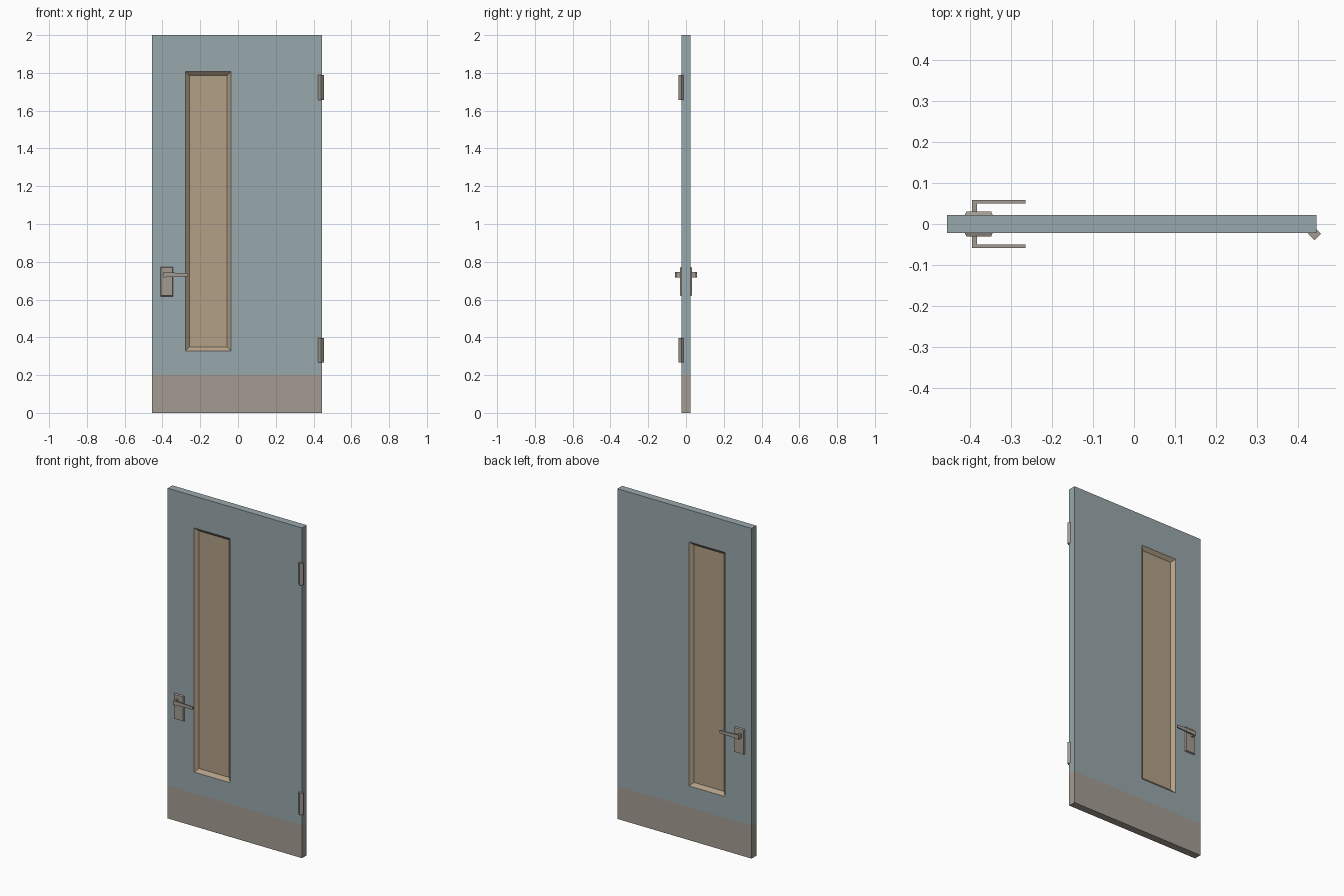
import bpy, bmesh, math

if "Cube" in bpy.data.objects:
    bpy.data.objects.remove(bpy.data.objects["Cube"])


def material(name, rgb):
    m = bpy.data.materials.new(name)
    m.diffuse_color = (*rgb, 1)
    m.use_nodes = True
    m.node_tree.nodes["Principled BSDF"].inputs["Base Color"].default_value = m.diffuse_color
    return m


PAINT = material("blue_grey_paint", (0.318, 0.393, 0.413))
GLASS = material("tan_pane", (0.448, 0.352, 0.242))
METAL = material("taupe_metal", (0.367, 0.33, 0.285))


def finish(name, bm, mats):
    bmesh.ops.remove_doubles(bm, verts=bm.verts, dist=1e-5)
    bmesh.ops.recalc_face_normals(bm, faces=bm.faces)
    me = bpy.data.meshes.new(name)
    bm.to_mesh(me)
    bm.free()
    for m in mats:
        me.materials.append(m)
    ob = bpy.data.objects.new(name, me)
    bpy.context.collection.objects.link(ob)
    return ob


def quad(bm, pts, mat=0):
    f = bm.faces.new([bm.verts.new(p) for p in pts])
    f.material_index = mat


def loft(name, a, b, mat):
    """Closed solid between two matching four-point loops."""
    bm = bmesh.new()
    quad(bm, a)
    quad(bm, b)
    for i in range(4):
        j = (i + 1) % 4
        quad(bm, [a[i], a[j], b[j], b[i]])
    return finish(name, bm, [mat])


def rect_xz(x0, x1, z0, z1, y):
    return [(x0, y, z0), (x1, y, z0), (x1, y, z1), (x0, y, z1)]


# Door leaf: kick band at the bottom, recessed window with sloped frame on both sides
T, DEPTH, BEVEL = 0.0225, 0.018, 0.02
xs = [-0.4555, -0.278, -0.037, 0.4445]
zs = [0, 0.2, 0.328, 1.807, 2.0]
bm = bmesh.new()
for s in (-1, 1):
    for i in range(3):
        for k in range(4):
            outer = rect_xz(xs[i], xs[i + 1], zs[k], zs[k + 1], s * T)
            if (i, k) != (1, 2):
                quad(bm, outer, 2 if k == 0 else 0)
                continue
            inner = rect_xz(xs[1] + BEVEL, xs[2] - BEVEL, zs[2] + BEVEL,
                            zs[3] - BEVEL, s * (T - DEPTH))
            quad(bm, inner, 1)
            for a in range(4):
                b = (a + 1) % 4
                quad(bm, [outer[a], outer[b], inner[b], inner[a]], 1)
for x in (xs[0], xs[-1]):
    for k in range(4):
        quad(bm, [(x, -T, zs[k]), (x, T, zs[k]), (x, T, zs[k + 1]), (x, -T, zs[k + 1])],
             2 if k == 0 else 0)
for z, m in ((zs[0], 2), (zs[-1], 0)):
    for i in range(3):
        quad(bm, [(xs[i], -T, z), (xs[i + 1], -T, z), (xs[i + 1], T, z), (xs[i], T, z)], m)
finish("door_leaf", bm, [PAINT, GLASS, METAL])

# Hinges: diamond section pins on the front right edge
r, cx, cy = 0.016, 0.4395, -0.0235
for name, z0, z1 in (("lower_hinge", 0.266, 0.397), ("upper_hinge", 1.657, 1.788)):
    ring = [(cx + r * math.cos(i * math.pi / 2), cy + r * math.sin(i * math.pi / 2))
            for i in range(4)]
    loft(name, [(x, y, z0) for x, y in ring], [(x, y, z1) for x, y in ring], METAL)

# Handles on both sides: back plate, stem and tapering lever
for side, s in (("front", -1), ("back", 1)):
    loft(side + "_handle_plate",
         rect_xz(-0.412, -0.344, 0.617, 0.773, s * (T - 0.001)),
         rect_xz(-0.408, -0.348, 0.621, 0.769, s * 0.031), METAL)
    loft(side + "_handle_stem",
         rect_xz(-0.394, -0.382, 0.718, 0.745, s * 0.03),
         rect_xz(-0.394, -0.382, 0.718, 0.745, s * 0.058), METAL)

    def lever_end(x, z0, z1):
        return [(x, s * 0.05, z0), (x, s * 0.058, z0), (x, s * 0.058, z1), (x, s * 0.05, z1)]
    loft(side + "_handle_lever", lever_end(-0.382, 0.719, 0.744),
         lever_end(-0.264, 0.723, 0.739), METAL)
